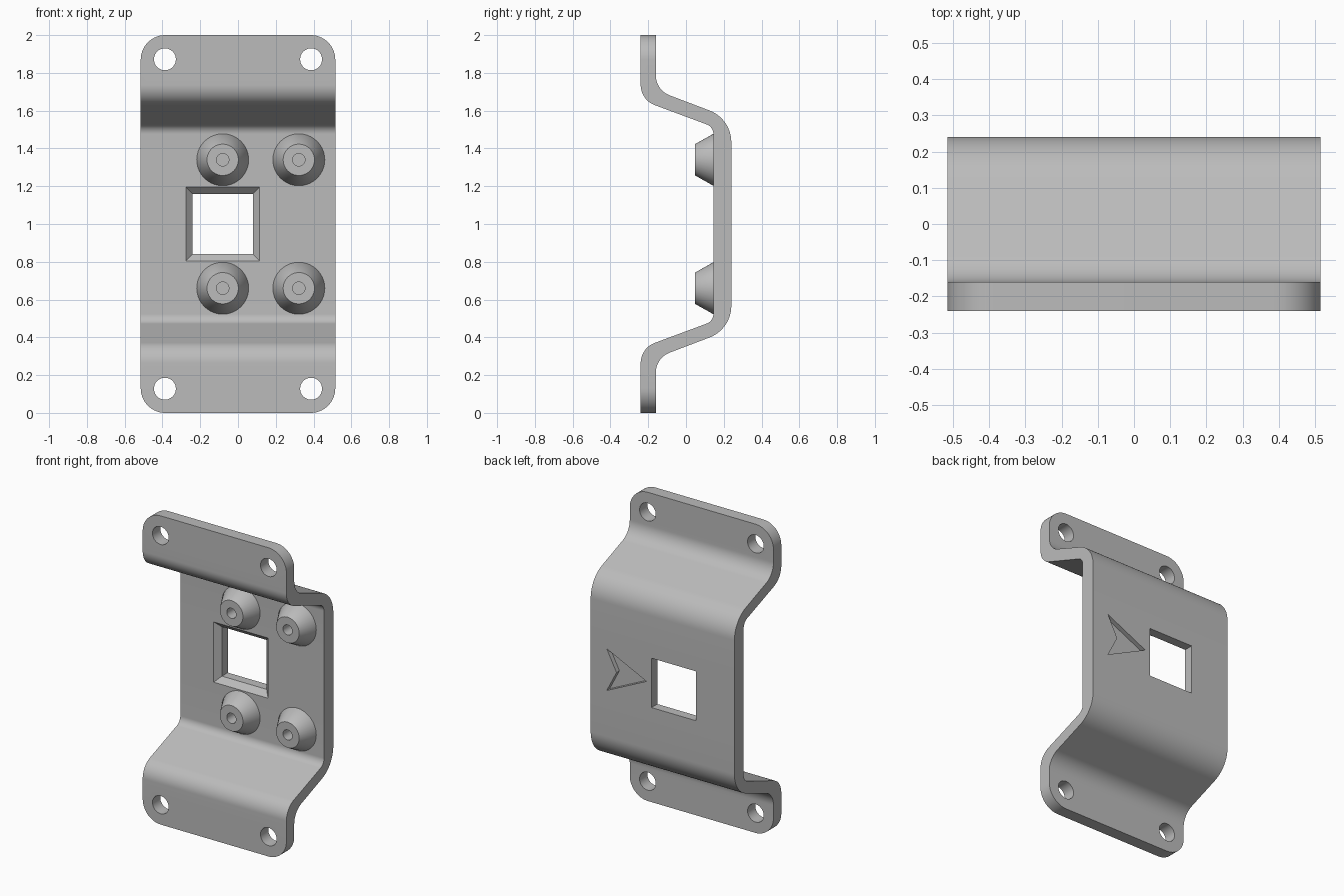
import bpy, bmesh
from math import cos, sin, pi, tau
from mathutils import Vector

if "Cube" in bpy.data.objects:
    bpy.data.objects.remove(bpy.data.objects["Cube"])

grey = bpy.data.materials.new("plain grey")
grey.use_nodes = True
GREY = (0.5, 0.5, 0.5, 1)
grey.diffuse_color = GREY
grey.node_tree.nodes["Principled BSDF"].inputs["Base Color"].default_value = GREY


def finish(name, bm):
    bmesh.ops.recalc_face_normals(bm, faces=bm.faces)
    mesh = bpy.data.meshes.new(name)
    bm.to_mesh(mesh)
    bm.free()
    mesh.materials.append(grey)
    obj = bpy.data.objects.new(name, mesh)
    bpy.context.collection.objects.link(obj)
    return obj


def loft(name, loops):
    """Closed solid through matching loops of 3D points."""
    bm = bmesh.new()
    rings = [[bm.verts.new(p) for p in loop] for loop in loops]
    for a, b in zip(rings, rings[1:]):
        for i in range(len(a)):
            j = (i + 1) % len(a)
            bm.faces.new((a[i], a[j], b[j], b[i]))
    bm.faces.new(rings[0])
    bm.faces.new(rings[-1])
    return finish(name, bm)


def prism_y(name, outline, y0, y1):
    return loft(name, [[(x, y, z) for x, z in outline] for y in (y0, y1)])


def fillet(corners, steps=14):
    """Round each (u, v, radius) corner of an open path."""
    path = [Vector(c[:2]) for c in corners]
    out = []
    for i, (u, v, r) in enumerate(corners):
        p = path[i]
        if r == 0:
            out.append(p)
            continue
        a = (path[i - 1] - p).normalized()
        b = (path[(i + 1) % len(path)] - p).normalized()
        half = a.angle(b) / 2
        centre = p + (a + b).normalized() * r / sin(half)
        start = p + a * r * cos(half) / sin(half) - centre
        turn = pi - 2 * half
        end = p + b * r * cos(half) / sin(half) - centre
        for k in range(steps + 1):
            t = k / steps
            out.append(centre + (start * sin((1 - t) * turn) + end * sin(t * turn)) / sin(turn))
    return out


def boolean(target, cutter, operation="DIFFERENCE"):
    mod = target.modifiers.new("cut", "BOOLEAN")
    mod.operation = operation
    mod.solver = "EXACT"
    mod.object = cutter
    bpy.context.view_layer.objects.active = target
    bpy.ops.object.modifier_apply(modifier=mod.name)
    bpy.data.objects.remove(cutter)


def smooth(obj):
    bpy.ops.object.select_all(action="DESELECT")
    obj.select_set(True)
    bpy.context.view_layer.objects.active = obj
    bpy.ops.object.shade_smooth_by_angle(angle=pi / 6)


def circle(cx, cz, r, n=40):
    return [(cx + r * cos(tau * i / n), cz + r * sin(tau * i / n)) for i in range(n)]


def square(cx, cz, h):
    return [(cx - h, cz - h), (cx + h, cz - h), (cx + h, cz + h), (cx - h, cz + h)]


# Bent sheet: upper half of each side, mirrored about mid height
def side(corners):
    upper = fillet(corners)
    return upper + [Vector((p.x, 2 - p.y)) for p in reversed(upper)]


front = side([(-0.24, 2.1, 0), (-0.24, 1.657, 0.115), (0.145, 1.514, 0.055), (0.145, 1.2, 0)])
back = side([(-0.16, 2.1, 0), (-0.16, 1.709, 0.115), (0.24, 1.557, 0.18), (0.24, 1.2, 0)])
section = front + back[::-1]
bracket = loft("bent_bracket", [[(x, p.x, p.y) for p in section] for x in (-0.6, 0.6)])

# Rounded outer outline
W, R = 0.515, 0.13
outline = fillet([(-W, 0, R), (W, 0, R), (W, 2, R), (-W, 2, R)])
boolean(bracket, prism_y("outline_cutter", outline, -0.5, 0.5), "INTERSECT")

# Mounting holes in the flanges
for x in (-0.387, 0.387):
    for z in (0.128, 1.872):
        boolean(bracket, prism_y("hole_cutter", circle(x, z, 0.058), -0.4, 0))

# Square window, chamfered at the front
CX = -0.081
window = [(0.195 + 0.035, 0.11), (0.16, 0.18), (0.16, 0.4)]
boolean(bracket, loft("window_cutter", [[(x, y, z) for x, z in square(CX, 1, h)] for h, y in window]))

# Recessed arrow on the back
arrow = [(0.115, 1), (0.4, 1.135), (0.33, 1), (0.4, 0.865)]
boolean(bracket, prism_y("arrow_cutter", arrow, 0.21, 0.4))
smooth(bracket)

# Conical bosses with blind screw holes
boss_profile = [(0.1375, 0.16), (0.1375, 0.145), (0.083, 0.048), (0.033, 0.048), (0.033, 0.13)]
for column, x in (("right", CX), ("left", 0.322)):
    for row, z in (("lower", 0.66), ("upper", 1.34)):
        boss = loft(f"{row}_{column}_boss",
                    [[(px, y, pz) for px, pz in circle(x, z, r)] for r, y in boss_profile])
        smooth(boss)
